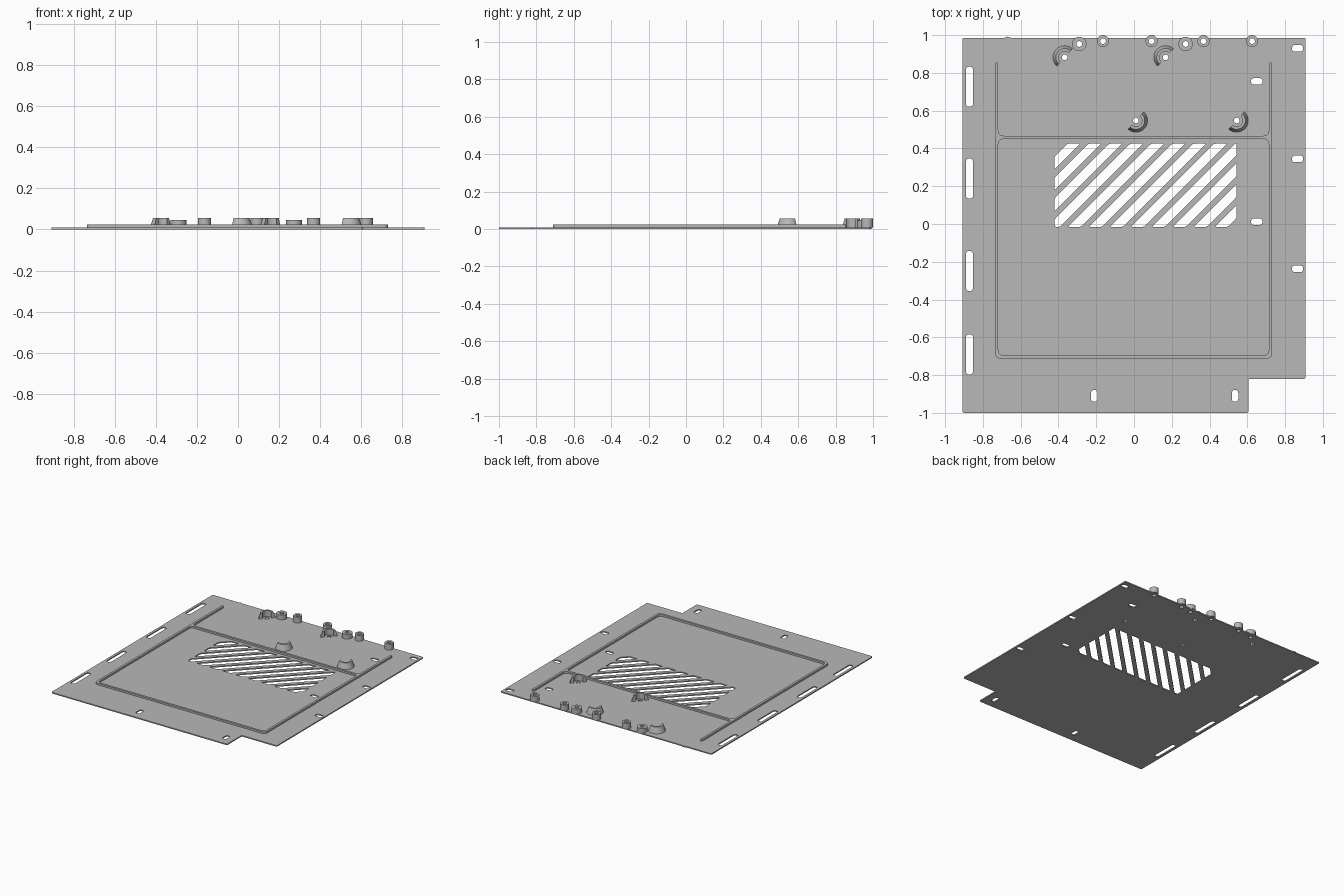
import bpy, bmesh
from math import sin, cos, pi, radians
from mathutils import Vector

cube = bpy.data.objects.get("Cube")
if cube:
    bpy.data.objects.remove(cube)

grey = bpy.data.materials.new("sheet grey")
grey.use_nodes = True
grey.diffuse_color = (0.48, 0.48, 0.48, 1)
grey.node_tree.nodes["Principled BSDF"].inputs["Base Color"].default_value = grey.diffuse_color

PLATE = 0.009
RIB_TOP = 0.023
BORE = 0.015


def rounded(points, radius, steps=5):
    """Round every corner of a polygon with a quadratic arc."""
    out = []
    n = len(points)
    for i in range(n):
        p = Vector(points[i])
        a, b = Vector(points[i - 1]) - p, Vector(points[(i + 1) % n]) - p
        r = min(radius, a.length * 0.5, b.length * 0.5)
        a, b = p + a.normalized() * r, p + b.normalized() * r
        for s in range(steps + 1):
            t = s / steps
            out.append(a * (1 - t) ** 2 + p * 2 * t * (1 - t) + b * t * t)
    return out


def box(x0, x1, y0, y1):
    return [(x0, y0), (x1, y0), (x1, y1), (x0, y1)]


def slot(x, y, w, h, radius=0.016):
    return rounded(box(x - w / 2, x + w / 2, y - h / 2, y + h / 2), radius)


def circle(x, y, r, n=28):
    return [Vector((x + r * cos(2 * pi * i / n), y + r * sin(2 * pi * i / n))) for i in range(n)]


def clip(poly, axis, limit, sign):
    """Keep the part of a polygon on one side of an axis-aligned line."""
    out = []
    for i, q in enumerate(poly):
        p = poly[i - 1]
        dp, dq = sign * (limit - p[axis]), sign * (limit - q[axis])
        if dp * dq < 0:
            out.append(p.lerp(q, dp / (dp - dq)))
        if dq >= 0:
            out.append(q)
    return out


def finish(name, mesh):
    mesh.materials.clear()
    mesh.materials.append(grey)
    obj = bpy.data.objects.new(name, mesh)
    bpy.context.collection.objects.link(obj)
    return obj


def sheet(name, loops, z0, z1):
    """Extrude a flat outline with holes between two heights."""
    curve = bpy.data.curves.new(name, 'CURVE')
    curve.dimensions = '2D'
    curve.fill_mode = 'BOTH'
    curve.extrude = (z1 - z0) / 2
    for loop in loops:
        spline = curve.splines.new('POLY')
        spline.points.add(len(loop) - 1)
        for point, co in zip(spline.points, loop):
            point.co = (co[0], co[1], 0, 1)
        spline.use_cyclic_u = True
    temp = bpy.data.objects.new(name + " outline", curve)
    bpy.context.collection.objects.link(temp)
    graph = bpy.context.evaluated_depsgraph_get()
    mesh = bpy.data.meshes.new_from_object(temp.evaluated_get(graph))
    bpy.data.objects.remove(temp)
    bm = bmesh.new()
    bm.from_mesh(mesh)
    bmesh.ops.remove_doubles(bm, verts=bm.verts, dist=0.00005)
    bmesh.ops.translate(bm, verts=bm.verts, vec=(0, 0, (z0 + z1) / 2))
    bmesh.ops.recalc_face_normals(bm, faces=bm.faces)
    bm.to_mesh(mesh)
    bm.free()
    return finish(name, mesh)


def crescent(name, x, y, start):
    """Tapered half ring standing on the plate."""
    section = [(0.032, PLATE), (0.062, PLATE), (0.047, 0.055), (0.032, 0.055)]
    bm = bmesh.new()
    rings = []
    for i in range(17):
        a = radians(start) + pi * i / 16
        rings.append([bm.verts.new((x + r * cos(a), y + r * sin(a), z)) for r, z in section])
    for a, b in zip(rings, rings[1:]):
        for j in range(4):
            k = (j + 1) % 4
            bm.faces.new((a[j], a[k], b[k], b[j]))
    bm.faces.new(rings[0])
    bm.faces.new(rings[-1])
    bmesh.ops.recalc_face_normals(bm, faces=bm.faces)
    mesh = bpy.data.meshes.new(name)
    bm.to_mesh(mesh)
    bm.free()
    finish(name, mesh)


# Positions of the raised features: x, y, radius, top
standoffs = [(-0.29, 0.953, 0.038, 0.045), (0.273, 0.953, 0.038, 0.045)]
standoffs += [(x, 0.968, 0.032, 0.055) for x in (-0.164, 0.093, 0.368, 0.625)]
crescents = [(-0.367, 0.882, 48), (0.167, 0.882, 48), (0.01, 0.548, -132), (0.543, 0.548, -132)]

# Base plate outline with the notched corner and small edge nib
outline = rounded([(-0.908, -1), (0.606, -1), (0.606, -0.82), (0.908, -0.82), (0.908, 0.985),
                   (-0.65, 0.985), (-0.675, 0.993), (-0.685, 0.985), (-0.908, 0.985)], 0.01)
loops = [outline]

# Mounting slots
loops += [slot(-0.871, y, 0.036, 0.212) for y in (0.727, 0.24, -0.249, -0.69)]
loops += [slot(0.866, y, 0.058, 0.036) for y in (0.93, 0.345, -0.237)]
loops += [slot(0.65, y, 0.06, 0.034) for y in (0.755, 0.012)]
loops += [slot(x, -0.91, 0.034, 0.062) for x in (-0.21, 0.535)]
loops += [circle(x, y, BORE) for x, y, *_ in standoffs + crescents]

# Diagonal vent slots trimmed to a rectangle
for k in range(-4, 8):
    c, half = -0.30 + 0.111 * k, 0.034
    strip = [Vector((c + s + t, t)) for s, t in ((-half, -2), (half, -2), (half, 2), (-half, 2))]
    for axis, limit, sign in ((0, -0.42, -1), (0, 0.543, 1), (1, -0.015, -1), (1, 0.425, 1)):
        strip = clip(strip, axis, limit, sign)
    loops.append(rounded(strip, 0.008, 3))

sheet("base_plate", loops, 0, PLATE)

# Stiffening rib: open-topped frame with a crossbar
W, T = 0.736, 0.017
top, bar, low = 0.855, 0.467, -0.712
frame = rounded([(-W, top), (-W, low), (W - 0.005, low), (W - 0.005, top), (W - 0.005 - T, top),
                 (W - 0.005 - T, bar), (-W + T, bar), (-W + T, top)], 0.03)
pocket = rounded(box(-W + T, W - 0.005 - T, low + T, bar - T), 0.03)
sheet("stiffening_rib", [frame, pocket], PLATE, RIB_TOP)

# Bored standoffs along the back edge
for i, (x, y, r, z) in enumerate(standoffs):
    sheet(f"standoff_{i + 1}", [circle(x, y, r), circle(x, y, BORE)], PLATE, z)

# Half-ring guides around the remaining bores
for i, (x, y, start) in enumerate(crescents):
    crescent(f"half_ring_guide_{i + 1}", x, y, start)
